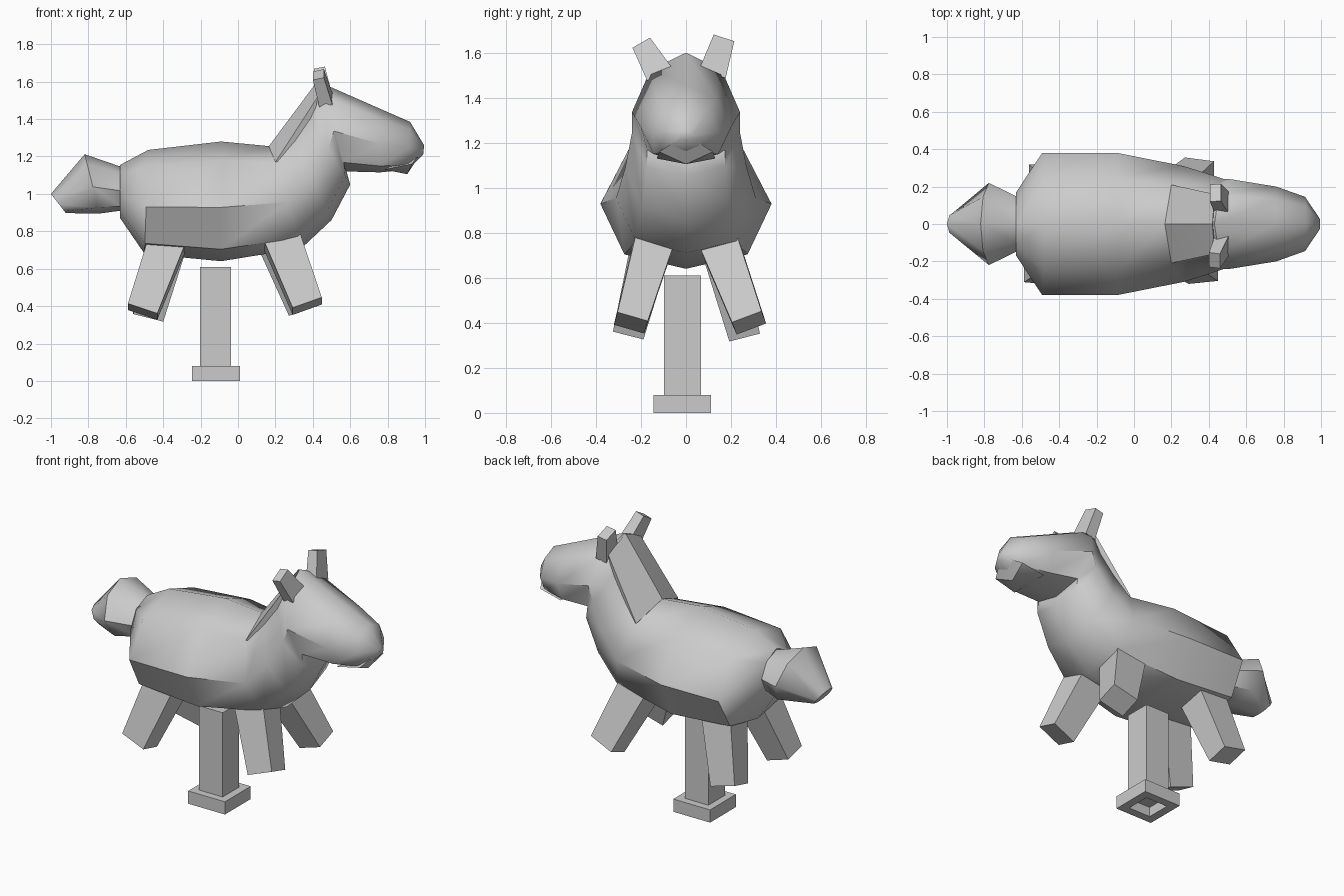
import bpy, bmesh, math
from mathutils import Vector

if "Cube" in bpy.data.objects:
    bpy.data.objects.remove(bpy.data.objects["Cube"])


def finish(name, bm, smooth=None):
    bmesh.ops.recalc_face_normals(bm, faces=bm.faces)
    me = bpy.data.meshes.new(name)
    bm.to_mesh(me)
    bm.free()
    ob = bpy.data.objects.new(name, me)
    bpy.context.collection.objects.link(ob)
    if smooth:
        bpy.ops.object.select_all(action='DESELECT')
        ob.select_set(True)
        bpy.context.view_layer.objects.active = ob
        bpy.ops.object.shade_smooth_by_angle(angle=math.radians(smooth))
    return ob


# Half cross-section: (fraction of half width, fraction from top to bottom)
HALF = [(0, 0), (.66, .16), (1, .55), (.72, .9), (0, 1)]
RING = HALF + [(-y, t) for y, t in HALF[3:0:-1]]


def loft(name, stations, smooth):
    """Each station: top x, top z, bottom x, bottom z, half width."""
    bm = bmesh.new()
    rings = []
    for tx, tz, bx, bz, hw in stations:
        rings.append([bm.verts.new((tx + (bx - tx) * t, y * hw, tz + (bz - tz) * t))
                      for y, t in RING])
    n = len(RING)
    for a, b in zip(rings, rings[1:]):
        for i in range(n):
            j = (i + 1) % n
            bm.faces.new((a[i], a[j], b[j], b[i]))
    bm.faces.new(rings[0])
    bm.faces.new(rings[-1])
    return finish(name, bm, smooth)


def hull(name, points):
    bm = bmesh.new()
    for x, y, z in points:
        for s in ((1, -1) if y else (1,)):
            bm.verts.new((x, y * s, z))
    bmesh.ops.convex_hull(bm, input=bm.verts)
    return finish(name, bm, 35)


def limb(name, p0, p1, size0, size1):
    """Tapered square bar between two points; sizes are half extents."""
    p0, p1 = Vector(p0), Vector(p1)
    axis = (p1 - p0).normalized()
    u = Vector((1, 0, 0))
    u = (u - axis * u.dot(axis)).normalized()
    v = axis.cross(u)
    bm = bmesh.new()
    ends = []
    for p, (a, b) in ((p0, size0), (p1, size1)):
        ends.append([bm.verts.new(p + u * a * i + v * b * j)
                     for i, j in ((-1, -1), (1, -1), (1, 1), (-1, 1))])
    for i in range(4):
        j = (i + 1) % 4
        bm.faces.new((ends[0][i], ends[0][j], ends[1][j], ends[1][i]))
    bm.faces.new(ends[0])
    bm.faces.new(ends[1])
    return finish(name, bm)


def hollow_block(name, cx, cy, z0, z1, half, hole, depth):
    """Square block with a square hole cut up into its underside."""
    bm = bmesh.new()
    loops = []
    for h, z in ((half, z1), (half, z0), (hole, z0), (hole, z0 + depth)):
        loops.append([bm.verts.new((cx + i * h, cy + j * h, z))
                      for i, j in ((-1, -1), (1, -1), (1, 1), (-1, 1))])
    for a, b in zip(loops, loops[1:]):
        for i in range(4):
            j = (i + 1) % 4
            bm.faces.new((a[i], a[j], b[j], b[i]))
    bm.faces.new(loops[0])
    bm.faces.new(loops[-1])
    return finish(name, bm)


# Body, neck and head in one continuous shell
loft("body_and_head", [
    (-.63, 1.155, -.63, .87, .17),
    (-.48, 1.235, -.50, .68, .38),
    (-.09, 1.28, -.09, .64, .38),
    (.17, 1.255, .34, .71, .31),
    (.26, 1.37, .50, .86, .27),
    (.34, 1.48, .60, 1.05, .24),
    (.43, 1.60, .58, 1.12, .24),
    (.76, 1.455, .76, 1.115, .20),
    (.92, 1.385, .91, 1.13, .145),
    (.995, 1.26, .99, 1.21, .03)], 50)

# Mane along the back of the neck, and the lower lip
hull("mane", [(.165, 0, 1.255), (.2, .21, 1.17), (.42, 0, 1.597),
              (.43, .16, 1.525), (.36, .15, 1.2)])
hull("lower_lip", [(.905, 0, 1.105), (.99, 0, 1.235), (.93, .12, 1.16),
                   (.78, .13, 1.13)])

# Tail
loft("tail", [
    (-.58, 1.14, -.58, .92, .14),
    (-.64, 1.15, -.63, .91, .15),
    (-.82, 1.212, -.74, .895, .22),
    (-1.0, 1.0, -.92, .897, .07)], 50)

# Legs: top and foot centre of each
for name, top, foot in (
        ("front_leg_right", (.215, -.13, .80), (.37, -.245, .40)),
        ("front_leg_left", (.19, .13, .80), (.35, .28, .40)),
        ("back_leg_right", (-.37, -.15, .76), (-.51, -.25, .37)),
        ("back_leg_left", (-.37, .15, .76), (-.48, .255, .355))):
    limb(name, top, foot, (.10, .09), (.083, .07))

# Ears
limb("ear_left", (.47, .115, 1.50), (.435, .167, 1.66), (.036, .062), (.03, .048))
limb("ear_right", (.47, -.115, 1.50), (.43, -.195, 1.638), (.036, .062), (.03, .045))

# Support post and base plate
hollow_block("post", -.12, -.016, .06, .61, .082, .042, .45)
hollow_block("base", -.118, -.016, 0, .08, .128, .076, .06)
